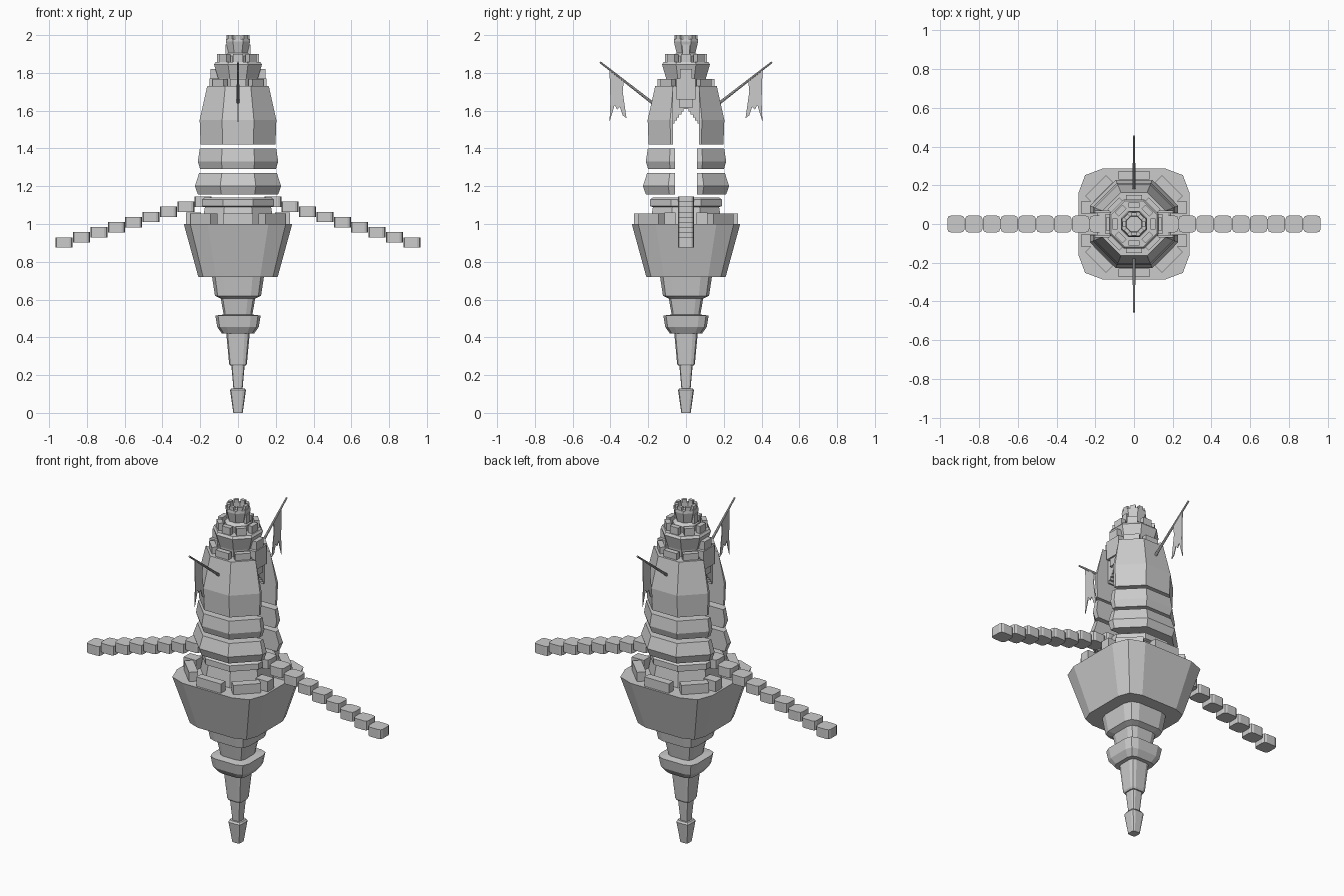
import bpy, bmesh, math
from mathutils import Vector, Matrix

if "Cube" in bpy.data.objects:
    bpy.data.objects.remove(bpy.data.objects["Cube"])

T = math.tan(math.pi / 8)
OCT = [(1, -T), (1, T), (T, 1), (-T, 1), (-1, T), (-1, -T), (-T, -1), (T, -1)]
ROCK = [(1, -.56), (1, .56), (.88, .88), (.56, 1), (-.56, 1), (-.88, .88),
        (-1, .56), (-1, -.56), (-.88, -.88), (-.56, -1), (.56, -1), (.88, -.88)]


def finish(name, bm):
    bmesh.ops.recalc_face_normals(bm, faces=bm.faces[:])
    me = bpy.data.meshes.new(name)
    bm.to_mesh(me)
    bm.free()
    ob = bpy.data.objects.new(name, me)
    bpy.context.collection.objects.link(ob)
    return ob


def loft(name, profile, section=OCT, slot=None):
    """Stack scaled sections; slot keeps only |y| > slot as two halves."""
    bm = bmesh.new()
    rings = [[bm.verts.new((x * r, y * r, z)) for x, y in section] for r, z in profile]
    n = len(section)
    for a, b in zip(rings, rings[1:]):
        for i in range(n):
            bm.faces.new((a[i], a[(i + 1) % n], b[(i + 1) % n], b[i]))
    bm.faces.new(rings[0])
    bm.faces.new(rings[-1])
    if slot:
        bmesh.ops.bisect_plane(bm, geom=bm.verts[:] + bm.edges[:] + bm.faces[:],
                               plane_co=(0, slot, 0), plane_no=(0, 1, 0), clear_inner=True)
        bmesh.ops.holes_fill(bm, edges=[e for e in bm.edges if e.is_boundary], sides=0)
    ob = finish(name, bm)
    if slot:
        m = ob.modifiers.new("mirror", 'MIRROR')
        m.use_axis = (False, True, False)
    return ob


def box(bm, c, s, ang=0):
    m = Matrix.Rotation(ang, 4, 'Z') @ Matrix.Translation(c) @ Matrix.Diagonal((*s, 1))
    bmesh.ops.create_cube(bm, size=1, matrix=m)


def merlons(name, r, z0, z1, width, depth, sides=range(8)):
    bm = bmesh.new()
    for i in sides:
        box(bm, (r - depth / 2, 0, (z0 + z1) / 2), (depth, width, z1 - z0), i * math.pi / 4)
    finish(name, bm)


# hanging stone base, from the tip upward
loft("base_tip", [(.025, 0), (.042, .12), (.035, .13)], ROCK)
loft("base_stem", [(.024, .125), (.035, .25)], ROCK)
loft("base_spike", [(.042, .25), (.047, .26), (.062, .42)], ROCK)
loft("base_collar", [(.06, .42), (.085, .42), (.11, .455), (.12, .515), (.08, .52)], ROCK)
loft("base_neck", [(.075, .515), (.092, .61)], ROCK)
loft("base_shoulder", [(.09, .605), (.122, .62), (.138, .725)], ROCK)
loft("base_bowl", [(.21, .72), (.287, 1.0)], ROCK)

# terrace with parapet blocks and plinth
merlons("terrace_parapet_front_back", .275, 1.0, 1.055, .16, .045, (2, 6))
merlons("terrace_parapet_corners", .28, 1.0, 1.055, .15, .05, (1, 3, 5, 7))
loft("plinth", [(.19, 1.0), (.175, 1.09), (.19, 1.095), (.19, 1.13), (.175, 1.14)])
bm = bmesh.new()
for sx in (-1, 1):
    for sy in (-1, 1):
        box(bm, (sx * .235, sy * .085, 1.03), (.08, .06, .06))
finish("gate_blocks", bm)

# floating steps on both sides
bm = bmesh.new()
for sx in (-1, 1):
    for i in range(9):
        box(bm, (sx * (.92 - .092 * i), 0, .902 + .027 * i), (.09, .087, .055))
vertical = [e for e in bm.edges if abs(e.verts[0].co.z - e.verts[1].co.z) > .01]
bmesh.ops.bevel(bm, geom=vertical, offset=.018, segments=2, profile=.5, affect='EDGES')
finish("floating_steps", bm)

# split tower
loft("tower_lower_ring", [(.212, 1.155), (.228, 1.2), (.206, 1.27)], slot=.058)
loft("tower_middle_ring", [(.2, 1.29), (.213, 1.33), (.202, 1.4)], slot=.058)
loft("tower_shaft", [(.198, 1.42), (.203, 1.55), (.163, 1.73)], slot=.068)
merlons("tower_parapet", .15, 1.725, 1.768, .085, .03, (1, 2, 3, 5, 6, 7))

# stepped arch and bridge between the halves
bm = bmesh.new()
box(bm, (0, 0, 1.67), (.25, .14, .12))
for k in range(5):
    y0 = .012 + .012 * k
    for s in (-1, 1):
        box(bm, (0, s * (y0 + .07) / 2, 1.604 - .016 * k), (.25, .07 - y0, .018))
finish("stepped_arch", bm)

# side bays with window and corbels
bm = bmesh.new()
for s in (-1, 1):
    box(bm, (s * .125, 0, 1.715), (.05, .1, .11))
    box(bm, (s * .12, 0, 1.64), (.04, .07, .05))
    box(bm, (s * .12, 0, 1.76), (.05, .066, .12))
    box(bm, (s * .057, 0, 1.925), (.02, .035, .05))
finish("side_bays", bm)

# upper keep and crown turret
loft("keep", [(.1, 1.7), (.105, 1.77), (.127, 1.845), (.118, 1.858), (.075, 1.858)])
merlons("keep_parapet", .112, 1.85, 1.9, .055, .028)
loft("turret", [(.068, 1.85), (.068, 1.89), (.05, 1.905), (.064, 1.965), (.062, 1.98),
                (.042, 1.98), (.04, 1.955)])
merlons("turret_parapet", .06, 1.975, 2.0, .028, .018)

# flag poles and torn flags
FLAG = [(.405, 1.815), (.33, 1.757), (.335, 1.7), (.315, 1.56), (.335, 1.575), (.35, 1.62),
        (.365, 1.605), (.378, 1.63), (.405, 1.54), (.4, 1.65)]
for side, s in (("front", -1), ("back", 1)):
    a, b = Vector((0, s * .17, 1.635)), Vector((0, s * .455, 1.857))
    d = b - a
    bm = bmesh.new()
    bmesh.ops.create_cone(bm, cap_ends=True, segments=8, radius1=.008, radius2=.005, depth=d.length,
                          matrix=Matrix.Translation((a + b) / 2) @ d.to_track_quat('Z', 'Y').to_matrix().to_4x4())
    finish(side + "_flag_pole", bm)
    bm = bmesh.new()
    f = bm.faces.new([bm.verts.new((-.002, s * y, z)) for y, z in FLAG])
    ext = bmesh.ops.extrude_face_region(bm, geom=[f], use_keep_orig=True)
    bmesh.ops.translate(bm, vec=(.004, 0, 0),
                        verts=[v for v in ext['geom'] if isinstance(v, bmesh.types.BMVert)])
    finish(side + "_flag", bm)
